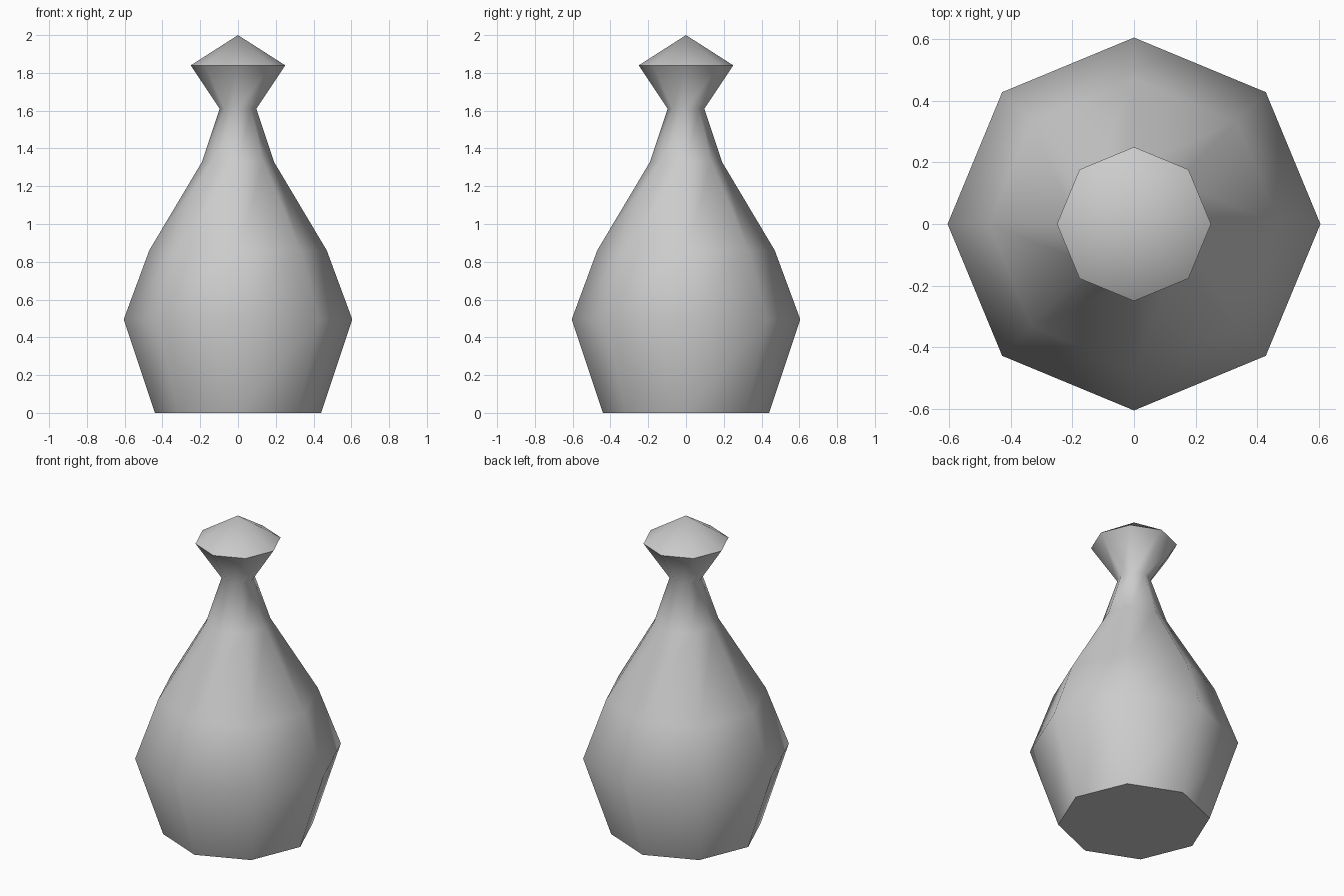
import bpy
import math
from mathutils import Matrix, Vector

cube = bpy.data.objects.get("Cube")
if cube:
    bpy.data.objects.remove(cube, do_unlink=True)

import bmesh

SIDES = 8

# Material
grey = bpy.data.materials.new("plain grey")
grey.use_nodes = True
colour = (0.6, 0.6, 0.6, 1)
grey.diffuse_color = colour
grey.node_tree.nodes["Principled BSDF"].inputs["Base Color"].default_value = colour

# Profile as (radius, height), from the base to the rim of the stopper
profile = [(0.44, 0), (0.605, 0.495), (0.47, 0.86), (0.19, 1.33),
           (0.097, 1.61), (0.25, 1.84)]
TIP = 2.0

bm = bmesh.new()

# Octagonal rings with corners on the axes
rings = []
for radius, height in profile:
    ring = [bm.verts.new(Matrix.Rotation(math.tau * i / SIDES, 3, "Z")
                         @ Vector((radius, 0, height))) for i in range(SIDES)]
    rings.append(ring)

# Walls, flat base and pointed top
tip = bm.verts.new((0, 0, TIP))
for i in range(SIDES):
    j = (i + 1) % SIDES
    for low, high in zip(rings, rings[1:]):
        bm.faces.new((low[i], low[j], high[j], high[i]))
    bm.faces.new((rings[-1][i], rings[-1][j], tip))
bm.faces.new(list(reversed(rings[0])))

mesh = bpy.data.meshes.new("bottle")
bm.to_mesh(mesh)
bm.free()
mesh.materials.append(grey)
bottle = bpy.data.objects.new("bottle", mesh)
bpy.context.collection.objects.link(bottle)

# Smooth shading with a sharp rim and base edge
bpy.ops.object.select_all(action="DESELECT")
bottle.select_set(True)
bpy.context.view_layer.objects.active = bottle
bpy.ops.object.shade_smooth_by_angle(angle=math.radians(60))
